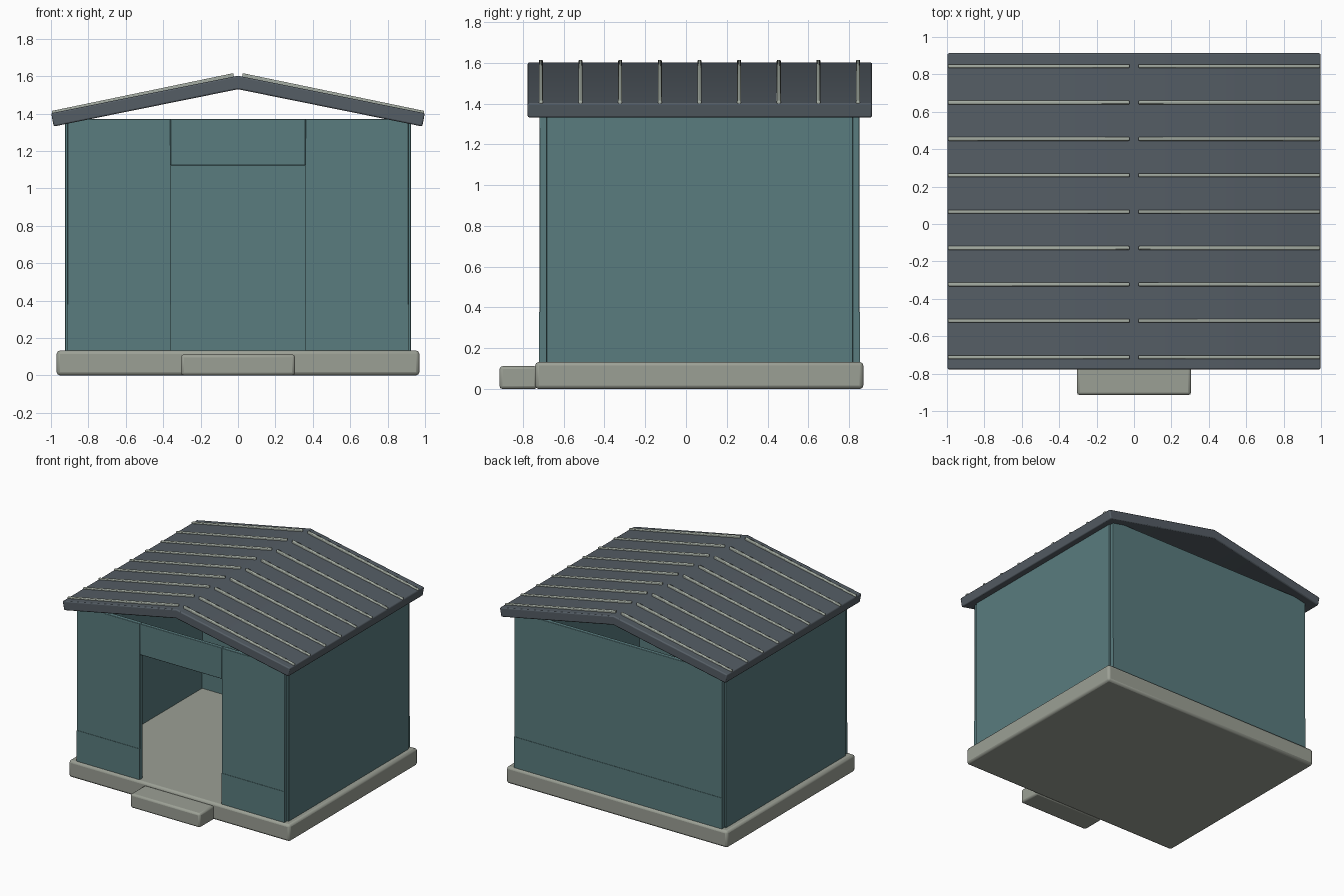
import bpy, bmesh, math

if "Cube" in bpy.data.objects:
    bpy.data.objects.remove(bpy.data.objects["Cube"])


def material(name, rgb):
    m = bpy.data.materials.new(name)
    m.diffuse_color = (*rgb, 1)
    m.use_nodes = True
    m.node_tree.nodes["Principled BSDF"].inputs["Base Color"].default_value = m.diffuse_color
    return m


CONCRETE = material("concrete", (0.33, 0.35, 0.30))
WALL = material("wall_paint", (0.10, 0.20, 0.21))
ROOF = material("roof_metal", (0.09, 0.11, 0.13))
RIB = material("rib_metal", (0.37, 0.41, 0.36))


def finish(obj, mat, bevel, segments=2):
    obj.data.materials.append(mat)
    if bevel:
        b = obj.modifiers.new("bevel", 'BEVEL')
        b.width, b.segments = bevel, segments
    bpy.ops.object.select_all(action='DESELECT')
    bpy.context.view_layer.objects.active = obj
    obj.select_set(True)
    bpy.ops.object.shade_smooth_by_angle(angle=math.radians(30))
    return obj


def box(name, x, y, z, mat, bevel=0.0):
    """Box from (min, max) ranges on each axis."""
    bpy.ops.mesh.primitive_cube_add(size=1)
    obj = bpy.context.object
    obj.name = name
    for v in obj.data.vertices:
        v.co = [r[0] if c < 0 else r[1] for c, r in zip(v.co, (x, y, z))]
    return finish(obj, mat, bevel)


def extrude_y(name, profile, y0, y1, mat, bevel=0.0):
    """Extrude an xz profile along y."""
    bm = bmesh.new()
    face = bm.faces.new([bm.verts.new((x, y0, z)) for x, z in profile])
    ext = bmesh.ops.extrude_face_region(bm, geom=[face])
    for v in ext["geom"]:
        if isinstance(v, bmesh.types.BMVert):
            v.co.y = y1
    bmesh.ops.recalc_face_normals(bm, faces=bm.faces)
    me = bpy.data.meshes.new(name)
    bm.to_mesh(me)
    bm.free()
    obj = bpy.data.objects.new(name, me)
    bpy.context.collection.objects.link(obj)
    return finish(obj, mat, bevel)


# Foundation slab and door step
box("foundation", (-0.97, 0.97), (-0.74, 0.87), (0, 0.133), CONCRETE, 0.018)
box("door_step", (-0.305, 0.305), (-0.915, -0.73), (0, 0.112), CONCRETE, 0.015)

# Walls, with a slightly thicker skirt along the bottom of front and back
for side, s in (("left", -1), ("right", 1)):
    def span(a, b):
        return tuple(sorted((s * a, s * b)))
    box(f"{side}_wall", span(0.885, 0.925), (-0.685, 0.82), (0.12, 1.37), WALL, 0.004)
    box(f"front_wall_{side}", span(0.36, 0.912), (-0.718, -0.683), (0.12, 1.37), WALL, 0.004)
    box(f"front_skirt_{side}", span(0.36, 0.912), (-0.721, -0.69), (0.12, 0.378), WALL)
box("door_lintel", (-0.36, 0.36), (-0.716, -0.685), (1.123, 1.37), WALL, 0.004)
box("back_wall", (-0.912, 0.912), (0.817, 0.85), (0.12, 1.37), WALL, 0.004)
box("back_skirt", (-0.912, 0.912), (0.814, 0.853), (0.12, 0.378), WALL)

# Gabled roof slab, open at the gables
half = [(0.985, 1.331), (0.999, 1.402)]
profile = [(0, 1.53)] + half + [(0, 1.602)] + [(-x, z) for x, z in reversed(half)]
extrude_y("roof", profile, -0.777, 0.913, ROOF, 0.008)

# Raised seam ribs on both roof slopes
for i in range(9):
    y = -0.712 + i * 0.1945
    for side, s in (("left", -1), ("right", 1)):
        pts = [(0.022, 1.58), (0.994, 1.386), (0.996, 1.414), (0.024, 1.616)]
        extrude_y(f"{side}_roof_rib_{i}", [(s * x, z) for x, z in pts],
                  y - 0.01, y + 0.01, RIB, 0.006)
